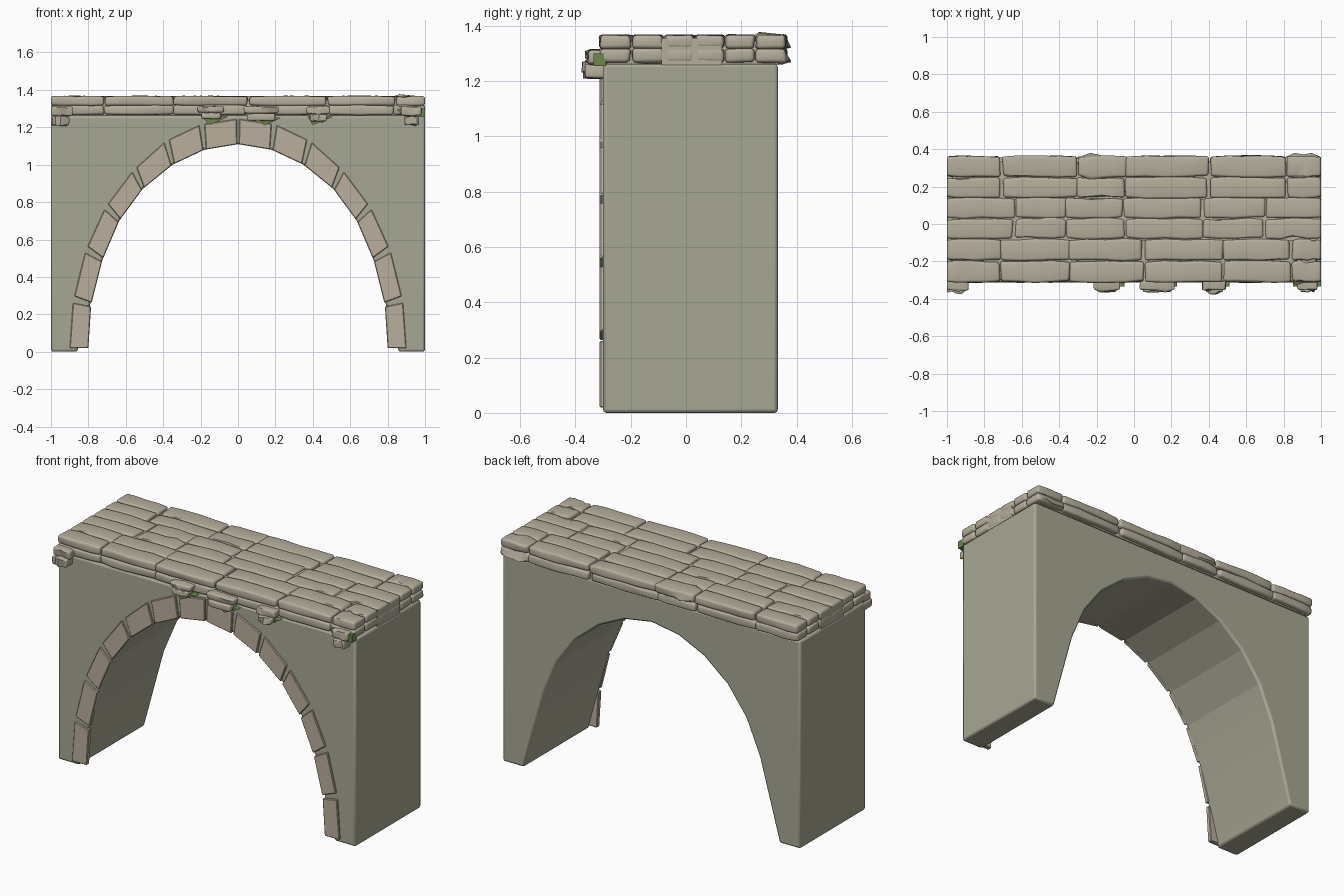
import bpy, bmesh, random
from mathutils import Matrix, Vector

if "Cube" in bpy.data.objects:
    bpy.data.objects.remove(bpy.data.objects["Cube"])

random.seed(7)


def material(name, rgb):
    m = bpy.data.materials.new(name)
    m.diffuse_color = (*rgb, 1)
    m.use_nodes = True
    m.node_tree.nodes["Principled BSDF"].inputs["Base Color"].default_value = m.diffuse_color
    return m


WALL = material("wall_grey", (0.39, 0.39, 0.30))
TRIM = material("arch_stone", (0.50, 0.43, 0.34))
SLAB = material("paving_stone", (0.46, 0.42, 0.33))
MOSS = material("moss", (0.15, 0.25, 0.07))


def finish(bm, name, mat, smooth=None, bevel=0, segments=2):
    bmesh.ops.recalc_face_normals(bm, faces=bm.faces)
    me = bpy.data.meshes.new(name)
    bm.to_mesh(me)
    bm.free()
    ob = bpy.data.objects.new(name, me)
    bpy.context.collection.objects.link(ob)
    me.materials.append(mat)
    if bevel:
        mod = ob.modifiers.new("soft_edges", 'BEVEL')
        mod.width, mod.segments = bevel, segments
        mod.limit_method, mod.angle_limit = 'ANGLE', 0.9
    if smooth:
        bpy.ops.object.select_all(action='DESELECT')
        ob.select_set(True)
        bpy.context.view_layer.objects.active = ob
        bpy.ops.object.shade_smooth_by_angle(angle=smooth)
    return ob


def prism(bm, outline, y0, y1):
    """Extrude an (x, z) outline from y0 to y1."""
    face = bm.faces.new([bm.verts.new((x, y0, z)) for x, z in outline])
    new = bmesh.ops.extrude_face_region(bm, geom=[face])["geom"]
    for v in new:
        if isinstance(v, bmesh.types.BMVert):
            v.co.y = y1


def stone(bm, x0, x1, y0, y1, z0, z1, wobble=0.006, r=0.013):
    """A worn stone block: rounded edges, slightly bulging and uneven."""
    t = bmesh.new()
    bmesh.ops.create_cube(t, size=1)
    along_x = [e for e in t.edges
               if abs(e.verts[0].co.x - e.verts[1].co.x) > 0.5]
    bmesh.ops.subdivide_edges(t, edges=along_x, cuts=3, use_grid_fill=True)
    size = Vector((x1 - x0, y1 - y0, z1 - z0))
    mid = Vector((x0 + x1, y0 + y1, z0 + z1)) / 2
    for v in t.verts:
        u = abs(v.co.x) * 2
        taper = 1 - 0.07 * u ** 3
        v.co = Vector((v.co.x * size.x, v.co.y * size.y * taper, v.co.z * size.z * taper)) + mid
        end = wobble if abs(v.co.x) < 0.98 else 0
        v.co += Vector((random.uniform(-end, end), random.uniform(-wobble, wobble) * 0.8,
                        random.uniform(-wobble, wobble) * 0.4))
    sharp = [e for e in t.edges if e.calc_face_angle(0) > 0.9]
    bmesh.ops.bevel(t, geom=sharp, offset=min(r, size.z * 0.35), segments=3,
                    affect='EDGES', profile=0.5, clamp_overlap=True)
    me = bpy.data.meshes.new("tmp")
    t.to_mesh(me)
    t.free()
    bm.from_mesh(me)
    bpy.data.meshes.remove(me)


# Bridge wall with arched opening
inner = [(0, 1.11), (0.18, 1.08), (0.35, 1.0), (0.51, 0.87), (0.635, 0.70),
         (0.725, 0.49), (0.785, 0.25), (0.80, 0.02)]
outer = [(0, 1.245), (0.20, 1.215), (0.388, 1.125), (0.56, 0.97), (0.71, 0.77),
         (0.815, 0.54), (0.882, 0.27), (0.90, 0.02)]
half = [(0.86, 0)] + inner[5:0:-1]
arch = half + [inner[0]] + [(-x, z) for x, z in reversed(half)]
bm = bmesh.new()
prism(bm, arch + [(-1, 0), (-1, 1.262), (1, 1.262), (1, 0)], -0.30, 0.332)
finish(bm, "bridge_wall", WALL, 0.15, bevel=0.012)

# Ring of wedge stones around the front of the arch, mirrored left and right
bm = bmesh.new()
for i in range(7):
    a, b, c, d = (Vector(p) for p in (inner[i], inner[i + 1], outer[i + 1], outer[i]))
    g = 0.035 if i else 0.03
    if i < 6:
        c = c.lerp(d, 0.10)
        b = b.lerp(a, 0.05)
    d = d.lerp(outer[i + 1] and Vector(outer[i + 1]), g)
    a = a.lerp(b, g)
    for s in (1, -1):
        prism(bm, [(s * p.x, p.y) for p in (a, b, c, d)], -0.312, -0.285)
finish(bm, "arch_wedge_stones", TRIM, bevel=0.004, segments=1)

# Paving: three bands, each two rows wide and two courses high
bands = [
    ("rear_paving", (0.365, 0.25, 0.138), (-1, -0.71, -0.31, -0.05, 0.40, 0.81, 1)),
    ("middle_paving", (0.142, 0.03, -0.08), (-1, -0.635, -0.36, -0.05, 0.37, 0.70, 1)),
    ("front_paving", (-0.08, -0.197, -0.312), (-1, -0.72, -0.345, 0.055, 0.475, 0.835, 1)),
]
for name, ys, xs in bands:
    bm = bmesh.new()
    for r in range(2):
        for c in range(6):
            for z0, z1 in ((1.266, 1.318), (1.316, 1.367)):
                j = random.uniform(-0.012, 0.012)
                x0 = xs[c] if c == 0 else xs[c] + 0.003 + j
                x1 = xs[c + 1] if c == 5 else xs[c + 1] - 0.003 + j
                stone(bm, x0, x1, ys[r + 1] + 0.001, ys[r] - 0.001, z0, z1)
    finish(bm, name, SLAB, 0.6)

# Solid bed under the paving, flush at both ends in the middle band
bm = bmesh.new()
for x, y0, y1, z1 in ((0.998, -0.088, 0.13, 1.355), (0.97, -0.285, 0.335, 1.345)):
    bmesh.ops.create_cube(bm, size=1, matrix=Matrix.Translation((0, (y0 + y1) / 2, (1.258 + z1) / 2))
                          @ Matrix.Diagonal((2 * x, y1 - y0, z1 - 1.258, 1)))
finish(bm, "paving_bed", SLAB)

# Small projecting stones under the front edge
bm = bmesh.new()
for x0, x1, zb in ((-1, -0.885, 1.21), (-0.215, -0.075, 1.245), (0.03, 0.215, 1.235),
                   (0.365, 0.49, 1.23), (0.87, 0.98, 1.21)):
    h = (1.312 - zb) / 2
    stone(bm, x0, x1, -0.355, -0.28, zb + h, 1.312, 0.004, 0.009)
    stone(bm, x0 + (0 if x0 == -1 else 0.02), x1 - 0.015, -0.366, -0.28, zb, zb + h, 0.004, 0.009)
finish(bm, "projecting_stones", SLAB, 0.6)

# Moss tufts hanging between the projecting stones
bm = bmesh.new()
for tuft in ([(-0.20, 1.262), (-0.05, 1.258), (-0.15, 1.212)],
             [(0.10, 1.265), (0.23, 1.25), (0.14, 1.21)],
             [(0.37, 1.262), (0.51, 1.258), (0.40, 1.212)],
             [(0.85, 1.295), (1.0, 1.30), (1.0, 1.255), (0.88, 1.262)]):
    prism(bm, tuft, -0.335, -0.29)
finish(bm, "moss_tufts", MOSS)
